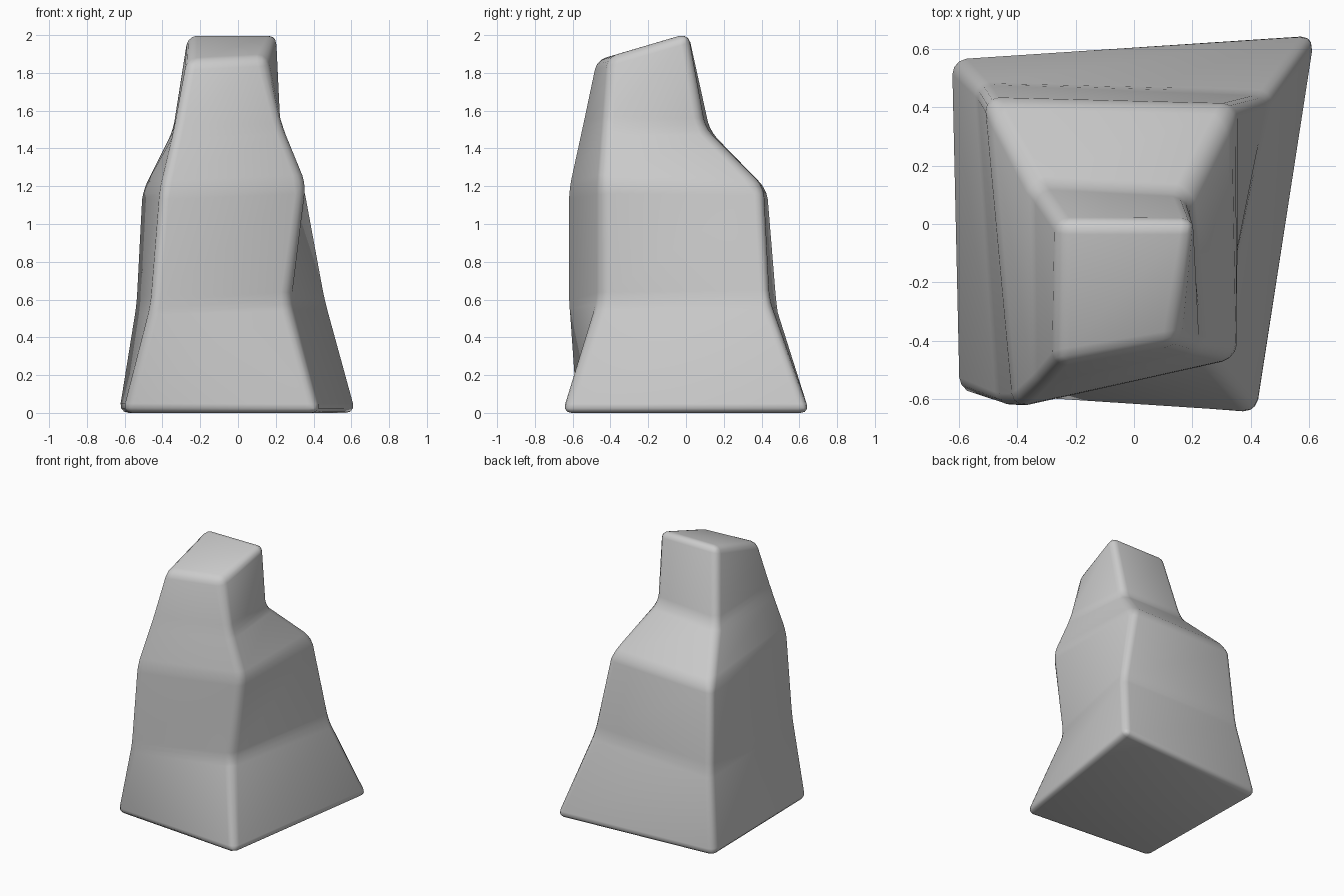
import bpy, bmesh

if "Cube" in bpy.data.objects:
    bpy.data.objects.remove(bpy.data.objects["Cube"])

# Rings of the rock from the ground up; corners: front-left, front-right, back-right, back-left
rings = [
    [(-0.61, -0.57, 0), (0.43, -0.66, 0), (0.63, 0.66, 0), (-0.63, 0.57, 0)],
    [(-0.46, -0.63, 0.57), (0.27, -0.46, 0.59), (0.47, 0.44, 0.60), (-0.54, 0.48, 0.58)],
    [(-0.41, -0.63, 1.18), (0.36, -0.46, 1.21), (0.345, 0.41, 1.20), (-0.51, 0.43, 1.18)],
    [(-0.34, -0.56, 1.50), (0.24, -0.435, 1.52), (0.18, 0.10, 1.51), (-0.345, 0.13, 1.49)],
    [(-0.27, -0.48, 1.865), (0.145, -0.41, 1.885), (0.215, 0.012, 2.01), (-0.265, 0.012, 2.01)],
]

# Loft the rings into one closed block
bm = bmesh.new()
loops = [[bm.verts.new(p) for p in ring] for ring in rings]
for low, high in zip(loops, loops[1:]):
    for i in range(4):
        j = (i + 1) % 4
        bm.faces.new((low[i], low[j], high[j], high[i]))
bm.faces.new(loops[0][::-1])
bm.faces.new(loops[-1])
bmesh.ops.recalc_face_normals(bm, faces=bm.faces)
mesh = bpy.data.meshes.new("rock")
bm.to_mesh(mesh)
bm.free()
rock = bpy.data.objects.new("rock", mesh)
bpy.context.collection.objects.link(rock)

# Soft worn edges
bevel = rock.modifiers.new("worn_edges", 'BEVEL')
bevel.width = 0.05
bevel.segments = 3
bevel.limit_method = 'NONE'

# Smooth shading
bpy.context.view_layer.objects.active = rock
rock.select_set(True)
bpy.ops.object.shade_smooth()
